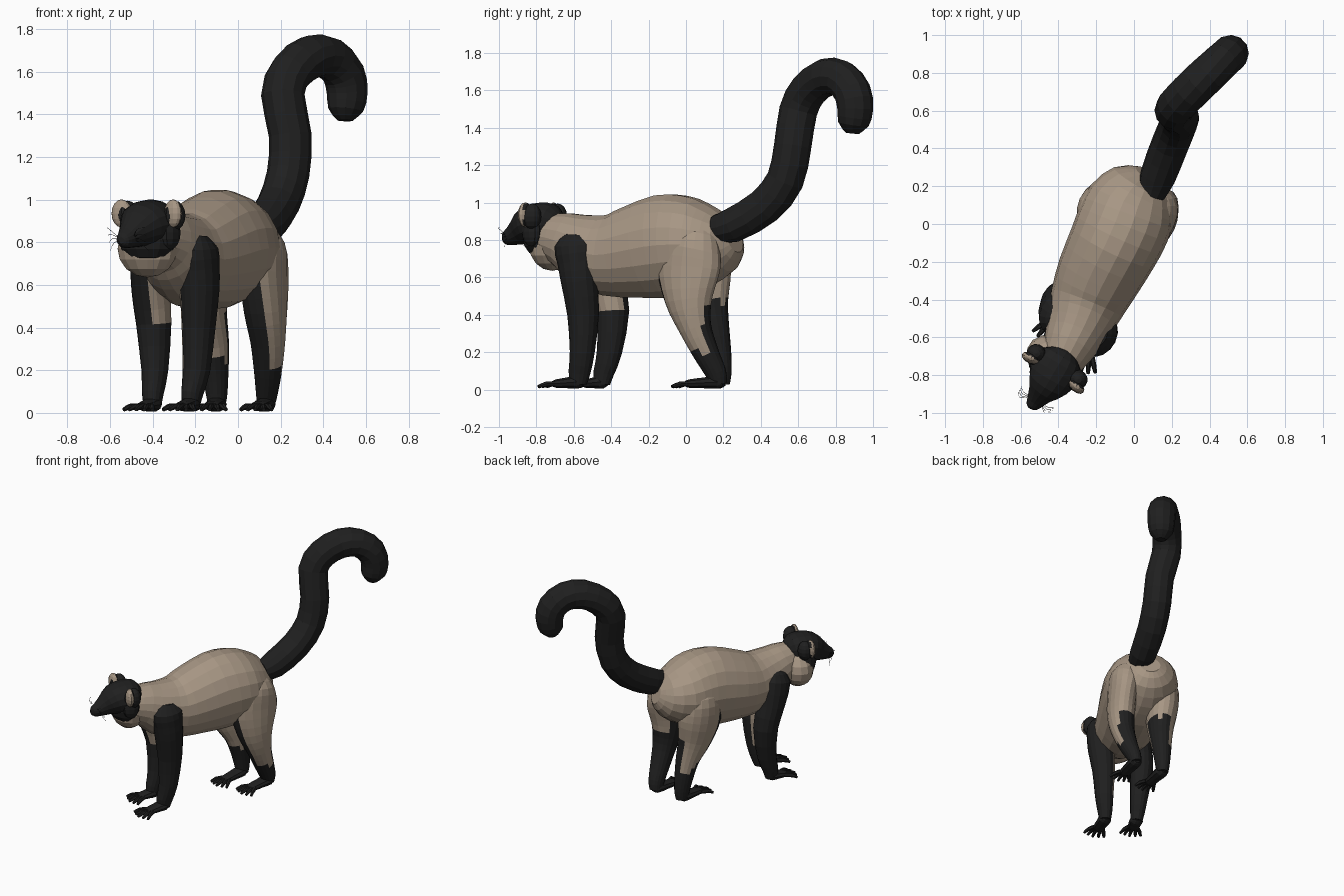
import bpy, bmesh, math
from mathutils import Vector, Matrix

if "Cube" in bpy.data.objects:
    bpy.data.objects.remove(bpy.data.objects["Cube"])

F = Vector((-0.42, -0.907, 0))       # body forward
L = Vector((0.907, -0.42, 0))        # body left side
HF = Vector((-0.53, -0.85, 0))       # head forward
HL = Vector((0.85, -0.53, 0))
UP = Vector((0, 0, 1))
BLACK, BEIGE, EYE = 0, 1, 2


def material(name, rgb):
    m = bpy.data.materials.new(name)
    m.diffuse_color = (*rgb, 1)
    m.use_nodes = True
    m.node_tree.nodes["Principled BSDF"].inputs["Base Color"].default_value = m.diffuse_color
    return m


MATS = [material("black fur", (0.014, 0.014, 0.014)),
        material("beige fur", (0.385, 0.305, 0.23)),
        material("dark eye", (0.02, 0.017, 0.012))]


def finish(name, bm, rule):
    """Turn a bmesh into an object; rule is a colour index or f(centre, normal)."""
    bmesh.ops.recalc_face_normals(bm, faces=bm.faces)
    bm.normal_update()
    for f in bm.faces:
        f.material_index = rule(f.calc_center_median(), f.normal) if callable(rule) else rule
    me = bpy.data.meshes.new(name)
    bm.to_mesh(me)
    bm.free()
    for m in MATS:
        me.materials.append(m)
    ob = bpy.data.objects.new(name, me)
    bpy.context.collection.objects.link(ob)
    return ob


def resample(pts, steps):
    """Catmull-Rom through (x, y, z, side radius, depth radius)."""
    p = [list(q) + [q[3]] * (5 - len(q)) for q in pts]
    p = [p[0]] + p + [p[-1]]
    out = []
    for i in range(1, len(p) - 2):
        for s in range(steps):
            t = s / steps
            out.append([0.5 * (2 * b + (c - a) * t + (2 * a - 5 * b + 4 * c - d) * t * t
                               + (3 * b - a - 3 * c + d) * t ** 3)
                        for a, b, c, d in zip(p[i - 1], p[i], p[i + 1], p[i + 2])])
    return out + [p[-1]]


def add_tube(bm, pts, lat=L, n=14, steps=2):
    q = resample(pts, steps)
    rings = []
    for i, r in enumerate(q):
        t = (Vector(q[min(i + 1, len(q) - 1)][:3]) - Vector(q[max(i - 1, 0)][:3])).normalized()
        u = (lat - t * lat.dot(t)).normalized()
        v = t.cross(u)
        rings.append([bm.verts.new(Vector(r[:3]) + u * r[3] * math.cos(a) + v * r[4] * math.sin(a))
                      for a in (2 * math.pi * k / n for k in range(n))])
    for a, b in zip(rings, rings[1:]):
        for k in range(n):
            bm.faces.new((a[k], a[(k + 1) % n], b[(k + 1) % n], b[k]))
    bm.faces.new(rings[0])
    bm.faces.new(rings[-1])


def tube(name, pts, rule, lat=L, n=14, steps=2):
    bm = bmesh.new()
    add_tube(bm, pts, lat, n, steps)
    return finish(name, bm, rule)


def ball(name, centre, axes, radii, rule, seg=14):
    """Ellipsoid with its own three axes."""
    bm = bmesh.new()
    bmesh.ops.create_uvsphere(bm, u_segments=seg, v_segments=8, radius=1)
    m = Matrix([a * r for a, r in zip(axes, radii)]).transposed().to_4x4()
    bmesh.ops.transform(bm, matrix=Matrix.Translation(centre) @ m, verts=bm.verts)
    return finish(name, bm, rule)


# Torso
tube("torso", [(0.07, 0.262, 0.80, .07, .07), (0.04, 0.215, 0.785, .17, .155),
               (-0.015, 0.11, 0.775, .235, .225), (-0.055, 0.0, 0.775, .25, .265),
               (-0.11, -0.12, 0.765, .242, .28), (-0.19, -0.28, 0.735, .225, .25),
               (-0.25, -0.42, 0.72, .2, .22), (-0.30, -0.55, 0.755, .17, .19),
               (-0.345, -0.65, 0.80, .14, .15), (-0.39, -0.74, 0.82, .11, .12)], BEIGE, n=18)

# Tail
tube("tail", [(0.09, 0.15, 0.86, .07), (0.125, 0.25, 0.88, .095), (0.19, 0.42, 0.98, .1),
              (0.235, 0.53, 1.12, .1), (0.245, 0.57, 1.3, .1), (0.21, 0.60, 1.49, .102),
              (0.25, 0.655, 1.6, .102), (0.34, 0.745, 1.668, .103), (0.43, 0.83, 1.662, .1),
              (0.495, 0.89, 1.59, .1), (0.512, 0.905, 1.5, .096), (0.505, 0.895, 1.42, .082),
              (0.503, 0.89, 1.37, .035)], BLACK, lat=HL, n=12)

# Chest ruff and dark collar
ball("chest_ruff", (-.425, -.715, .77), (HL, HF, UP), (.152, .115, .135), BEIGE)
ball("collar", (-.425, -.755, .81), (HL, HF, UP), (.145, .108, .112), BLACK)

# Head with snout
tube("head", [(-0.355, -0.675, 0.875, .05, .06), (-0.38, -0.715, 0.88, .115, .11),
              (-0.42, -0.78, 0.885, .132, .115), (-0.455, -0.84, 0.875, .115, .105),
              (-0.49, -0.89, 0.845, .075, .075), (-0.52, -0.935, 0.82, .05, .05),
              (-0.54, -0.965, 0.81, .034, .036), (-0.547, -0.978, 0.808, .014, .016)],
     BLACK, lat=HL, n=16)

# Ears with dark tufts behind, eyes and whiskers on both sides of the head
for side, s in (("left", 1), ("right", -1)):
    out = (HL * s + HF * 0.2).normalized()
    face = UP.cross(out) * s
    if face.dot(HF) < 0:
        face = -face
    ear = Vector((-.42, -.775, .935)) + HL * s * .142 + HF * .01
    ball("ear_" + side, ear, (out, face, UP), (.05, .03, .066),
         lambda c, n, o=out: BEIGE if n.dot(HF) > -0.4 or n.dot(o) > 0.5 else BLACK, seg=12)
    ball("ear_hollow_" + side, ear - HL * s * .014 + HF * .012 - UP * .005,
         (out, face, UP), (.025, .02, .042), BLACK, seg=8)
    ball("ear_tuft_" + side, ear - HL * s * .012 - HF * .035 - UP * .01,
         (out, face, UP), (.052, .05, .07), BLACK, seg=12)
    ball("cheek_tuft_" + side, ear - HL * s * .03 - HF * .02 - UP * .09,
         (out, face, UP), (.04, .06, .08), BLACK, seg=10)
    ball("eye_" + side, Vector((-.472, -.865, .898)) + HL * s * .058,
         (HL, HF, UP), (.017, .017, .017), EYE, seg=10)
    bm = bmesh.new()
    root = Vector((-.52, -.93, .815)) + HL * s * .035
    for k in range(4):
        z = (k - 1.5) * .022
        mid = root + HL * s * .04 + Vector((0, 0, z + .012)) + HF * .012 * k
        tip = root + HL * s * .07 + Vector((0, 0, z * 1.6)) - HF * .01 * (2 - k)
        add_tube(bm, [(*root, .0012), (*mid, .0012), (*tip, .0008)], lat=UP, n=3)
    finish("whiskers_" + side, bm, BLACK)


def foot(name, heel, ball_pt, toe_len, width):
    """Flat paw with five spread toes."""
    h, b = Vector(heel), Vector(ball_pt)
    d = (b - h)
    d.z = 0
    d.normalize()
    lat = Vector((-d.y, d.x, 0))
    bm = bmesh.new()
    back = h - d * .03
    add_tube(bm, [(*back, .025, .02), (*h, .048, .036), (*((h + b) / 2), .045, .03),
                  (*b, width * .75, .024), (*(b + d * .025), width * .55, .014)], lat, 10)
    for k in range(-2, 3):
        ang = k * .25
        td = d * math.cos(ang) + lat * math.sin(ang)
        a = b + lat * k * width * .3
        ln = toe_len * (1 - .07 * abs(k))
        m, e = a + td * ln * .55, a + td * ln
        add_tube(bm, [(*a, .014), (m.x, m.y, .03, .014), (e.x, e.y, .015, .009)], lat, 6)
    finish(name, bm, BLACK)


# Front legs: black with beige inner faces
tube("front_leg_left", [(-0.185, -0.59, 0.83, .04, .06), (-0.187, -0.59, 0.77, .09, .118),
                        (-0.183, -0.58, 0.68, .094, .11),
                        (-0.18, -0.57, 0.58, .092, .1), (-0.185, -0.55, 0.4, .078, .086),
                        (-0.195, -0.555, 0.2, .064, .067), (-0.215, -0.57, 0.09, .05, .06),
                        (-0.22, -0.575, 0.03, .04, .045)],
     lambda c, n: BEIGE if n.dot(L) < -0.6 and 0.18 < c.z < 0.74 else BLACK, n=16)
foot("front_foot_left", (-0.222, -0.58, .04), (-0.255, -0.69, .032), .105, .055)

tube("front_leg_right", [(-0.405, -0.49, 0.82, .03, .05), (-0.415, -0.475, 0.75, .08, .115),
                         (-0.41, -0.43, 0.58, .088, .1), (-0.395, -0.39, 0.42, .082, .088),
                         (-0.39, -0.41, 0.2, .062, .068), (-0.40, -0.44, 0.09, .05, .056),
                         (-0.40, -0.45, 0.03, .04, .045)],
     lambda c, n: BEIGE if n.dot(L) > 0.5 and c.z > 0.38 else BLACK, n=16)
foot("front_foot_right", (-0.40, -0.45, .04), (-0.437, -0.53, .032), .10, .055)


# Hind legs: beige outer thighs, black fronts, calves and shanks
def left_hind(c, n):
    front = n.dot(F * .85 - L * .5) > 0.25 and c.z < 0.73
    calf = c.z < 0.46 and n.dot(-F * .8 - L * .6) > 0.2
    return BLACK if c.z < 0.2 or front or calf else BEIGE


def right_hind(c, n):
    front = n.dot(F) > 0.4 and n.dot(L) < 0.2 and c.z < 0.66
    calf = c.z < 0.47 and n.dot(L * .7 - F * .7) > 0.3 and n.dot(F) < -0.1
    return BLACK if c.z < 0.25 or front or calf else BEIGE


tube("hind_leg_left", [(0.08, 0.06, 0.88, .05, .08), (0.105, 0.04, 0.78, .11, .15),
                       (0.12, 0.015, 0.65, .098, .18), (0.13, 0.015, 0.48, .094, .135),
                       (0.14, 0.05, 0.33, .08, .09), (0.14, 0.11, 0.19, .064, .07),
                       (0.135, 0.16, 0.09, .05, .058), (0.13, 0.175, 0.03, .04, .045)],
     left_hind, n=18, steps=3)
foot("hind_foot_left", (0.13, 0.17, .04), (0.10, 0.02, .032), .1, .055)

tube("hind_leg_right", [(-0.12, 0.06, 0.90, .05, .08), (-0.165, 0.075, 0.77, .125, .14),
                        (-0.175, 0.09, 0.62, .115, .16), (-0.15, 0.11, 0.46, .095, .125),
                        (-0.12, 0.15, 0.32, .078, .085), (-0.107, 0.177, 0.19, .062, .067),
                        (-0.10, 0.19, 0.09, .05, .055), (-0.10, 0.19, 0.03, .04, .045)],
     right_hind, n=18, steps=3)
foot("hind_foot_right", (-0.10, 0.18, .04), (-0.12, 0.03, .032), .1, .055)
